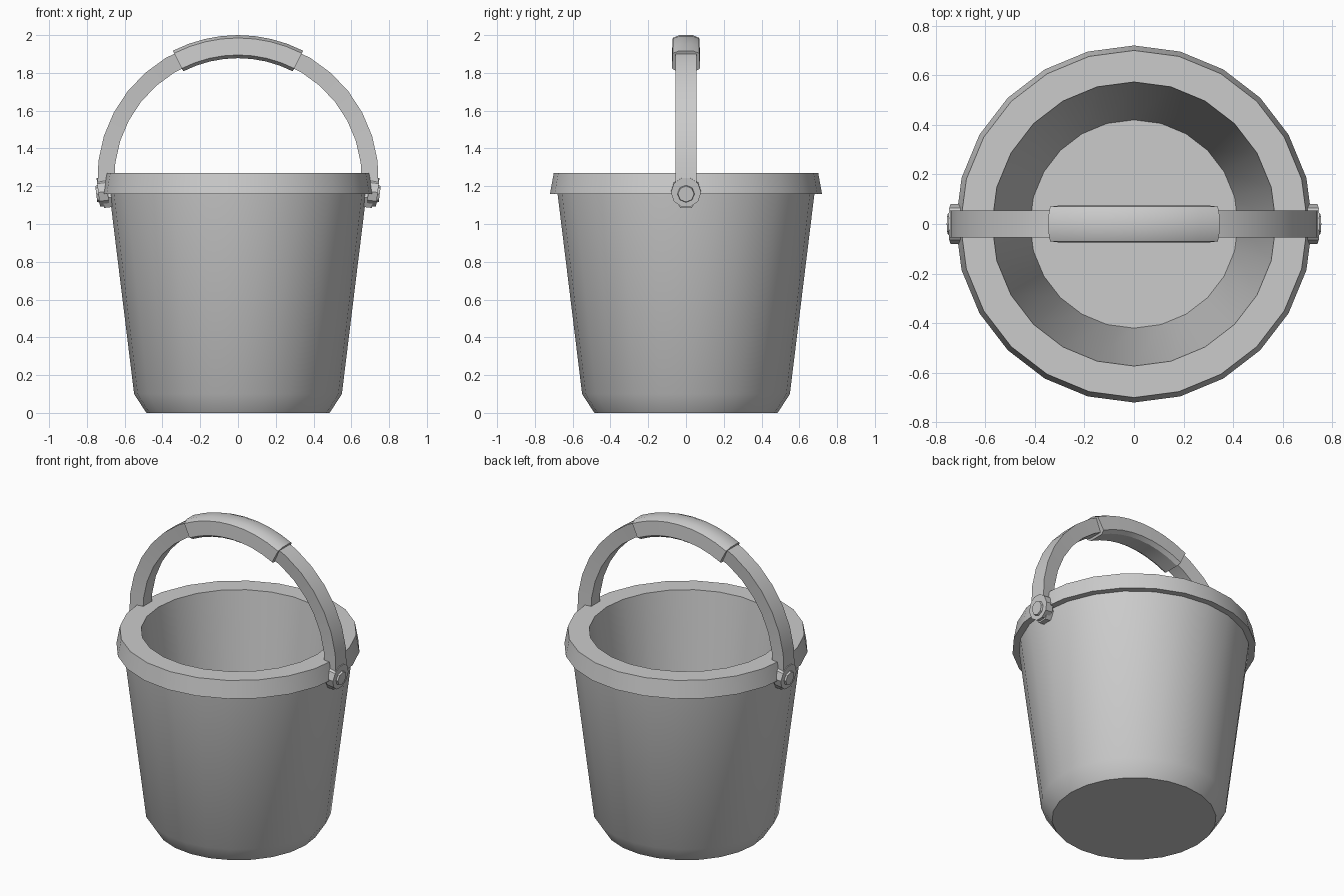
import bpy, bmesh, math
from mathutils import Matrix

cube = bpy.data.objects.get("Cube")
if cube:
    bpy.data.objects.remove(cube, do_unlink=True)

GREY = (0.6, 0.6, 0.6, 1)
mat = bpy.data.materials.new("grey plastic")
mat.use_nodes = True
mat.diffuse_color = GREY
mat.node_tree.nodes["Principled BSDF"].inputs["Base Color"].default_value = GREY


def finish(bm, name, angle=30):
    bmesh.ops.recalc_face_normals(bm, faces=bm.faces)
    mesh = bpy.data.meshes.new(name)
    bm.to_mesh(mesh)
    bm.free()
    mesh.materials.append(mat)
    obj = bpy.data.objects.new(name, mesh)
    bpy.context.collection.objects.link(obj)
    bpy.ops.object.select_all(action='DESELECT')
    obj.select_set(True)
    bpy.context.view_layer.objects.active = obj
    bpy.ops.object.shade_smooth_by_angle(angle=math.radians(angle))
    return obj


def lathe(name, profile, sides):
    """Revolve (radius, height) points about z, capping both ends."""
    bm = bmesh.new()
    rings = []
    for r, z in profile:
        rings.append([bm.verts.new((r * math.cos(math.tau * i / sides),
                                    r * math.sin(math.tau * i / sides), z))
                      for i in range(sides)])
    for a, b in zip(rings, rings[1:]):
        for i in range(sides):
            j = (i + 1) % sides
            bm.faces.new((a[i], a[j], b[j], b[i]))
    bm.faces.new(rings[0])
    bm.faces.new(rings[-1])
    return finish(bm, name)


def arch(name, section, start, end, steps, centre_z):
    """Sweep a (radius, y) section round an arc in the xz plane."""
    bm = bmesh.new()
    rings = []
    for k in range(steps + 1):
        t = math.radians(start + (end - start) * k / steps)
        rings.append([bm.verts.new((r * math.cos(t), y, centre_z + r * math.sin(t)))
                      for r, y in section])
    n = len(section)
    for a, b in zip(rings, rings[1:]):
        for i in range(n):
            j = (i + 1) % n
            bm.faces.new((a[i], a[j], b[j], b[i]))
    bm.faces.new(rings[0])
    bm.faces.new(rings[-1])
    return finish(bm, name)


def disc(name, x, z, radius, depth, sides, tilt, taper=1.0):
    """Short cylinder facing sideways, leaning with the bucket wall."""
    side = math.copysign(1, x)
    bm = bmesh.new()
    bmesh.ops.create_cone(bm, cap_ends=True, segments=sides, radius1=radius,
                          radius2=radius * taper, depth=depth)
    turn = Matrix.Rotation(side * math.radians(90 + tilt), 4, 'Y')
    bmesh.ops.transform(bm, matrix=Matrix.Translation((x, 0, z)) @ turn, verts=bm.verts)
    return finish(bm, name)


# Bucket: chamfered foot, tapered wall, flared rim, hollow inside
lathe("bucket", [(0.485, 0), (0.55, 0.1), (0.68, 1.16), (0.72, 1.16),
                 (0.70, 1.27), (0.573, 1.27), (0.42, 0.08)], 24)

# Carrying handle and its thicker, bevelled grip
arch("handle", [(0.655, -0.045), (0.745, -0.055), (0.745, 0.055), (0.655, 0.045)],
     -3, 183, 18, 1.24)
arch("grip", [(0.638, -0.05), (0.655, -0.075), (0.745, -0.07), (0.76, -0.035),
              (0.76, 0.035), (0.745, 0.07), (0.655, 0.075), (0.638, 0.05)],
     63, 117, 8, 1.24)

# Pivots on both sides: hinge plate, pin and a small bracket on the wall
for side, label in ((1, "left"), (-1, "right")):
    disc(label + "_hinge_plate", side * 0.715, 1.17, 0.08, 0.05, 10, 7)
    disc(label + "_hinge_pin", side * 0.738, 1.16, 0.05, 0.025, 8, 7, 0.85)
    disc(label + "_hinge_bracket", side * 0.685, 1.14, 0.06, 0.06, 6, 7)
